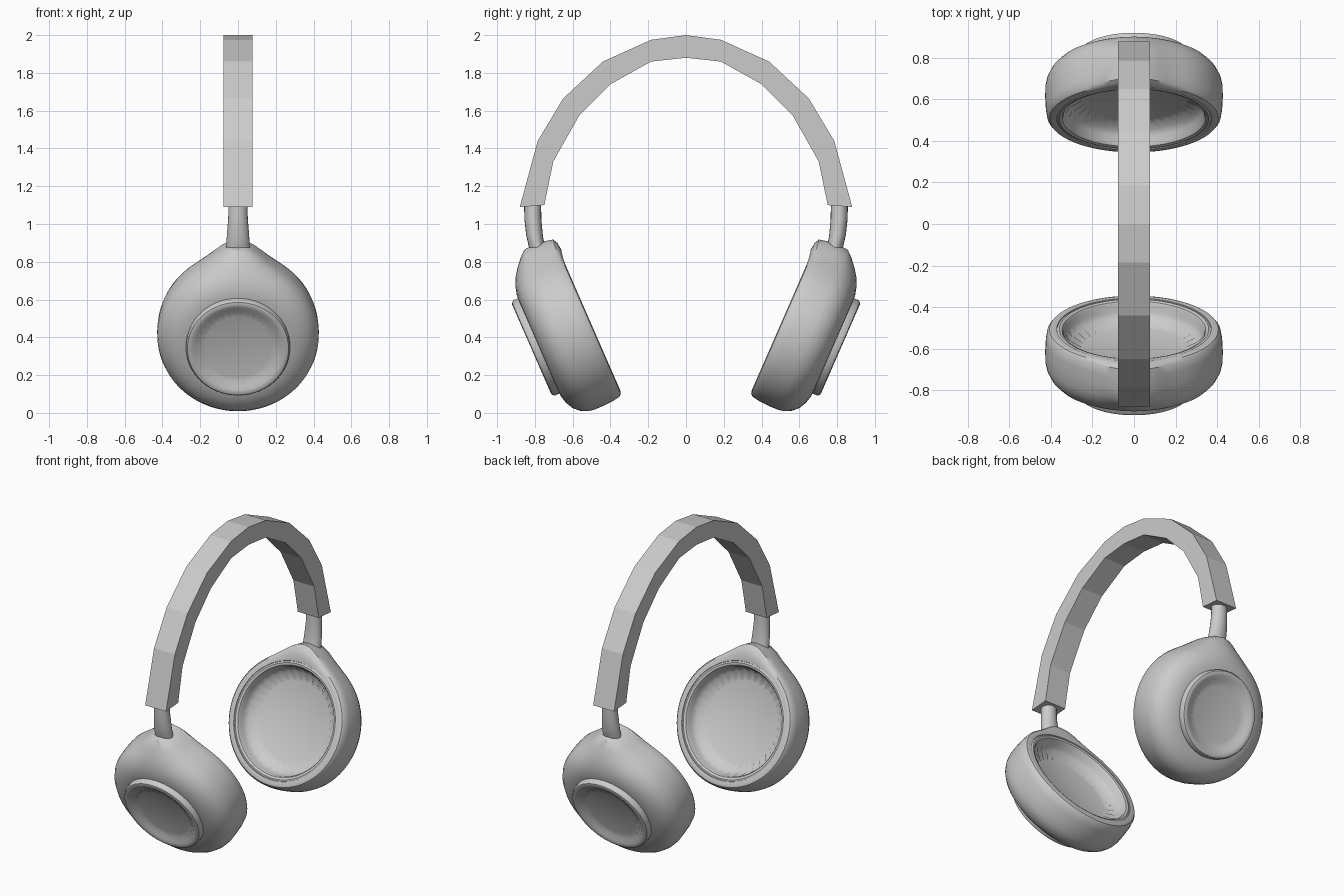
import bpy, bmesh, math
from mathutils import Vector

if "Cube" in bpy.data.objects:
    bpy.data.objects.remove(bpy.data.objects["Cube"])

TILT = math.radians(23.6)
N = Vector((0, math.cos(TILT), -math.sin(TILT)))   # outward axis of the cup
U = Vector((0, math.sin(TILT), math.cos(TILT)))    # up along the cup face
X = Vector((1, 0, 0))
SEG = 72


def finish(name, bm, smooth=None, mirror=True):
    bmesh.ops.recalc_face_normals(bm, faces=bm.faces)
    me = bpy.data.meshes.new(name)
    bm.to_mesh(me)
    bm.free()
    ob = bpy.data.objects.new(name, me)
    bpy.context.collection.objects.link(ob)
    if mirror:
        m = ob.modifiers.new("Mirror", 'MIRROR')
        m.use_axis = (False, True, False)
        m.use_mirror_merge = False
    if smooth:
        bpy.ops.object.select_all(action='DESELECT')
        bpy.context.view_layer.objects.active = ob
        ob.select_set(True)
        bpy.ops.object.shade_smooth_by_angle(angle=math.radians(smooth))
    return ob


def loft(bm, rings):
    for a, b in zip(rings, rings[1:]):
        k = len(a)
        for i in range(k):
            bm.faces.new((a[i], a[(i + 1) % k], b[(i + 1) % k], b[i]))


def cup_part(name, profile, tip=None, smooth=35):
    """Revolve (n, r, bump, flute) rows about the tilted cup axis."""
    bm = bmesh.new()
    rings = []
    for n, r, bump, flute in profile:
        ring = []
        for i in range(SEG):
            a = 2 * math.pi * i / SEG
            d = min(a, 2 * math.pi - a)
            peak = math.exp(-(d / 0.3) ** 2)
            rr = r + bump * peak + (flute if i % 2 else 0)
            nn = n - (0.012 * peak if bump and n < 0.3 else 0)
            ring.append(bm.verts.new(N * nn + U * (0.637 + rr * math.cos(a)) + X * rr * math.sin(a)))
        rings.append(ring)
    loft(bm, rings)
    if tip is not None:
        c = bm.verts.new(N * tip + U * 0.637)
        for i in range(SEG):
            bm.faces.new((rings[-1][i], rings[-1][(i + 1) % SEG], c))
    return finish(name, bm, smooth)


# Ear cup shell with a raised neck at the top where the stem enters
cup_part("ear_cup_shell", [
    (0.300, 0.365, 0, 0), (0.273, 0.372, 0, 0), (0.271, 0.390, 0.03, 0),
    (0.276, 0.407, 0.055, 0), (0.290, 0.418, 0.068, 0), (0.330, 0.425, 0.072, 0),
    (0.390, 0.428, 0.074, 0), (0.440, 0.427, 0.070, 0), (0.475, 0.420, 0.045, 0),
    (0.510, 0.402, 0.022, 0), (0.540, 0.373, 0.008, 0), (0.560, 0.335, 0, 0),
    (0.571, 0.295, 0, 0), (0.574, 0.255, 0, 0)])

# Ear cushion: rounded rim, pleated wall, shallow floor
cup_part("ear_cushion", [
    (0.300, 0.374, 0, 0), (0.278, 0.372, 0, 0), (0.274, 0.360, 0, 0),
    (0.279, 0.346, 0, 0), (0.292, 0.338, 0, 0), (0.325, 0.334, 0, 0),
    (0.352, 0.322, 0, -0.014), (0.374, 0.290, 0, -0.03), (0.382, 0.255, 0, 0)], tip=0.388)

# Outer cap: raised ring with a fluted recess
cup_part("outer_cap", [
    (0.560, 0.275, 0, 0), (0.598, 0.275, 0, 0), (0.610, 0.268, 0, 0),
    (0.614, 0.255, 0, 0), (0.610, 0.240, 0, 0), (0.602, 0.228, 0, -0.012),
    (0.590, 0.205, 0, -0.022), (0.586, 0.175, 0, 0)], tip=0.582)

# Stems joining cups and headband
bm = bmesh.new()
rings = []
for y, z, rx, ry in [(0.812, 1.13, 0.048, 0.045), (0.811, 1.03, 0.052, 0.045),
                     (0.802, 0.94, 0.059, 0.044), (0.788, 0.87, 0.063, 0.042),
                     (0.770, 0.82, 0.060, 0.038)]:
    rings.append([bm.verts.new((rx * math.cos(t * math.pi / 10), y + ry * math.sin(t * math.pi / 10), z))
                  for t in range(20)])
loft(bm, rings)
bm.faces.new(rings[0])
bm.faces.new(rings[-1])
finish("stem", bm, 40)

# Headband: flat-faced arch of rectangular section
outer = [(0.88, 1.09), (0.785, 1.44), (0.65, 1.665), (0.44, 1.86), (0.185, 1.975), (0, 2.0)]
inner = [(0.75, 1.10), (0.703, 1.33), (0.565, 1.575), (0.40, 1.74), (0.185, 1.86), (0, 1.88)]
full = lambda half: [(-y, z) for y, z in half] + [p for p in reversed(half[:-1])]
bm = bmesh.new()
W = 0.078
rings = [[bm.verts.new((x, y, z)) for x, (y, z) in ((-W, o), (W, o), (W, i), (-W, i))]
         for o, i in zip(full(outer), full(inner))]
loft(bm, rings)
bm.faces.new(rings[0])
bm.faces.new(rings[-1])
finish("headband", bm, mirror=False)
